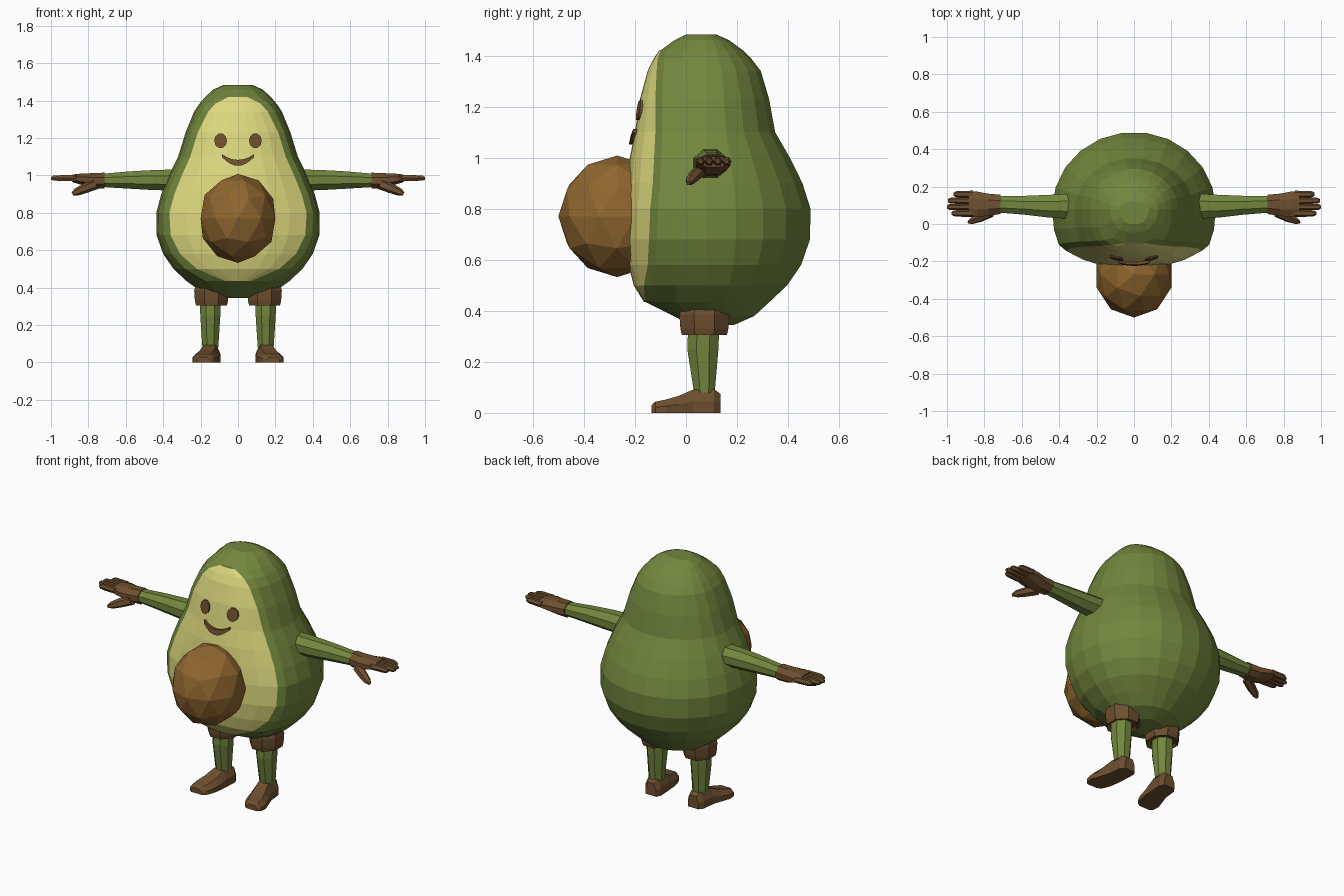
import bpy, bmesh, math
from mathutils import Vector

if "Cube" in bpy.data.objects:
    bpy.data.objects.remove(bpy.data.objects["Cube"])


def material(name, rgb):
    m = bpy.data.materials.new(name)
    m.diffuse_color = (*rgb, 1)
    m.use_nodes = True
    m.node_tree.nodes["Principled BSDF"].inputs["Base Color"].default_value = m.diffuse_color
    return m


GREEN = material("skin green", (0.17, 0.24, 0.047))
FLESH = material("flesh yellow", (0.73, 0.70, 0.21))
SEED = material("seed brown", (0.28, 0.135, 0.028))
BROWN = material("dark brown", (0.155, 0.078, 0.028))


def finish(bm, name, mat):
    bmesh.ops.recalc_face_normals(bm, faces=bm.faces)
    me = bpy.data.meshes.new(name)
    bm.to_mesh(me)
    bm.free()
    me.materials.append(mat)
    ob = bpy.data.objects.new(name, me)
    bpy.context.collection.objects.link(ob)
    return ob


def loft(name, rings, mat, side=1):
    """Skin closed rings of equal length and cap both ends."""
    bm = bmesh.new()
    vs = [[bm.verts.new((p[0] * side, p[1], p[2])) for p in r] for r in rings]
    n = len(vs[0])
    for a, b in zip(vs, vs[1:]):
        for i in range(n):
            j = (i + 1) % n
            bm.faces.new((a[i], a[j], b[j], b[i]))
    bm.faces.new(vs[0])
    bm.faces.new(vs[-1])
    return finish(bm, name, mat)


def oval(center, u, v, n, turn=0.0):
    """Oval ring around center spanned by the half axes u and v."""
    c, u, v = Vector(center), Vector(u), Vector(v)
    return [c + u * math.cos(t) + v * math.sin(t)
            for t in (2 * math.pi * (i + turn) / n for i in range(n))]


# Body rows: z, half width, back y, flesh half width, rim y, flesh centre y
ROWS = [
    (0.345, 0.09, 0.19, 0.03, 0.02, None),
    (0.380, 0.20, 0.27, 0.05, -0.05, None),
    (0.435, 0.275, 0.33, 0.07, -0.16, -0.165),
    (0.50, 0.345, 0.40, 0.22, -0.165, -0.205),
    (0.58, 0.40, 0.455, 0.31, -0.15, -0.225),
    (0.68, 0.435, 0.49, 0.36, -0.145, -0.235),
    (0.80, 0.437, 0.492, 0.367, -0.14, -0.235),
    (0.90, 0.41, 0.46, 0.34, -0.13, -0.23),
    (1.00, 0.37, 0.41, 0.30, -0.125, -0.22),
    (1.10, 0.32, 0.352, 0.255, -0.12, -0.20),
    (1.23, 0.28, 0.328, 0.215, -0.12, -0.18),
    (1.34, 0.235, 0.295, 0.16, -0.115, -0.15),
    (1.385, 0.205, 0.26, 0.12, -0.112, -0.128),
    (1.42, 0.175, 0.225, 0.05, -0.10, -0.105),
    (1.46, 0.13, 0.17, 0.03, -0.045, None),
    (1.482, 0.08, 0.12, 0.02, 0.0, None),
]
YM = 0.08


def body_ring(z, w, yb, fx, fy, cy):
    front = []
    for k in (3, 2, 1):
        b = math.radians(30 * k)
        front.append((fx + (w - fx) * math.cos(b), YM - (YM - fy) * math.sin(b), z))
    back = [(w * math.cos(a), YM + (yb - YM) * math.sin(a), z)
            for a in (math.pi * i / 11 for i in range(12))]
    return front + back + [(-x, y, zz) for x, y, zz in reversed(front)]


def dome(u, fy, cy):
    return fy + (cy - fy) * (1 - abs(u) ** 2.5)


def flesh_ring(z, w, yb, fx, fy, cy):
    pts = [(fx * u, dome(u, fy, cy), z) for u in (i / 4 - 1 for i in range(9))]
    return pts + [(fx * 0.95, fy + 0.02, z), (-fx * 0.95, fy + 0.02, z)]


def surface(x, z):
    """Depth of the flesh front at x, z."""
    rows = [r for r in ROWS if r[5] is not None]
    for a, b in zip(rows, rows[1:]):
        if a[0] <= z <= b[0]:
            t = (z - a[0]) / (b[0] - a[0])
            fx, fy, cy = (a[i] + (b[i] - a[i]) * t for i in (3, 4, 5))
            return dome(x / fx, fy, cy)


loft("body_skin", [body_ring(*r) for r in ROWS], GREEN)
loft("body_flesh", [flesh_ring(*r) for r in ROWS if r[5] is not None], FLESH)

# Big round seed
bm = bmesh.new()
bmesh.ops.create_icosphere(bm, subdivisions=2, radius=1)
for v in bm.verts:
    v.co = (v.co.x * 0.21, -0.27 + v.co.y * 0.23, 0.77 + v.co.z * 0.238)
finish(bm, "seed", SEED)

# Smile strip that follows the flesh
smile = []
for i in range(9):
    x = -0.085 + 0.17 * i / 8
    z = 1.067 + 0.038 * (x / 0.085) ** 2
    t = 0.008 + 0.008 * math.sin(math.pi * i / 8)
    smile.append([(x, surface(x, z + dz) + dy, z + dz)
                  for dz, dy in ((-t, 0.002), (t, 0.002), (t, -0.014), (-t, -0.014))])
loft("smile", smile, BROWN)

for side, tag in ((1, "left"), (-1, "right")):
    # Eye plate
    rim = oval((0.093, 0, 1.185), (0.034, 0, 0), (0, 0, 0.04), 10)
    loft("eye_" + tag, [[(p.x, surface(p.x, p.z) + d, p.z) for p in rim]
                        for d in (0.001, -0.009)], BROWN, side)

    # Arm, palm, fingers and thumb
    arm = [(0.30, 0.095, 0.975, 0.075, 0.062), (0.45, 0.095, 0.975, 0.066, 0.058),
           (0.58, 0.10, 0.975, 0.055, 0.05), (0.73, 0.105, 0.973, 0.047, 0.038)]
    loft("arm_" + tag, [oval((x, y, z), (0, ry, 0), (0, 0, rz), 8, 0.5)
                        for x, y, z, ry, rz in arm], GREEN, side)
    palm = [(0.715, 0.105, 0.972, 0.056, 0.046), (0.78, 0.103, 0.972, 0.064, 0.043),
            (0.84, 0.105, 0.98, 0.074, 0.032), (0.885, 0.108, 0.984, 0.07, 0.022)]
    loft("palm_" + tag, [oval((x, y, z), (0, ry, 0), (0, 0, rz), 8, 0.5)
                         for x, y, z, ry, rz in palm], BROWN, side)
    for k, tip in enumerate((0.975, 1.0, 0.995, 0.965)):
        y = 0.057 + 0.034 * k
        loft(f"finger_{k + 1}_{tag}",
             [oval((x, y, z), (0, r, 0), (0, 0, r), 6)
              for x, z, r in ((0.86, 0.984, 0.019), (0.94, 0.986, 0.018),
                              (tip - 0.012, 0.985, 0.015), (tip, 0.984, 0.008))],
             BROWN, side)
    thumb = [(0.76, 0.065, 0.955, 0.03), (0.82, 0.035, 0.93, 0.026),
             (0.865, 0.018, 0.91, 0.02), (0.885, 0.01, 0.9, 0.009)]
    loft("thumb_" + tag, [oval((x, y, z), (0.5 * r, 0, r * 0.9), (0, r, 0), 6)
                          for x, y, z, r in thumb], BROWN, side)

    # Leg and its cuff
    leg = [(0.40, 0.148, 0.072, 0.062, 0.066), (0.25, 0.148, 0.066, 0.058, 0.066),
           (0.08, 0.148, 0.072, 0.046, 0.044)]
    loft("leg_" + tag, [oval((x, y, z), (rx, 0, 0), (0, ry, 0), 8, 0.5)
                        for z, x, y, rx, ry in leg], GREEN, side)
    loft("cuff_" + tag, [oval((0.142, 0.072, z), (r, 0, 0), (0, r * 1.06, 0), 8, 0.5)
                         for z, r in ((0.315, 0.07), (0.305, 0.09), (0.33, 0.096),
                                      (0.385, 0.1), (0.405, 0.094))], BROWN, side)

    # Shoe: rings from heel to toe, turned slightly outward
    shoe = [(0.135, 0.143, 0.035, 0.075), (0.11, 0.146, 0.052, 0.092),
            (0.03, 0.152, 0.054, 0.092), (-0.03, 0.165, 0.062, 0.066),
            (-0.08, 0.178, 0.066, 0.052), (-0.12, 0.185, 0.055, 0.044),
            (-0.135, 0.188, 0.035, 0.03)]
    loft("shoe_" + tag, [[(x - w, y, 0), (x + w, y, 0), (x + w, y, h * 0.5),
                          (x + w * 0.6, y, h), (x - w * 0.6, y, h), (x - w, y, h * 0.5)]
                         for y, x, w, h in shoe], BROWN, side)
